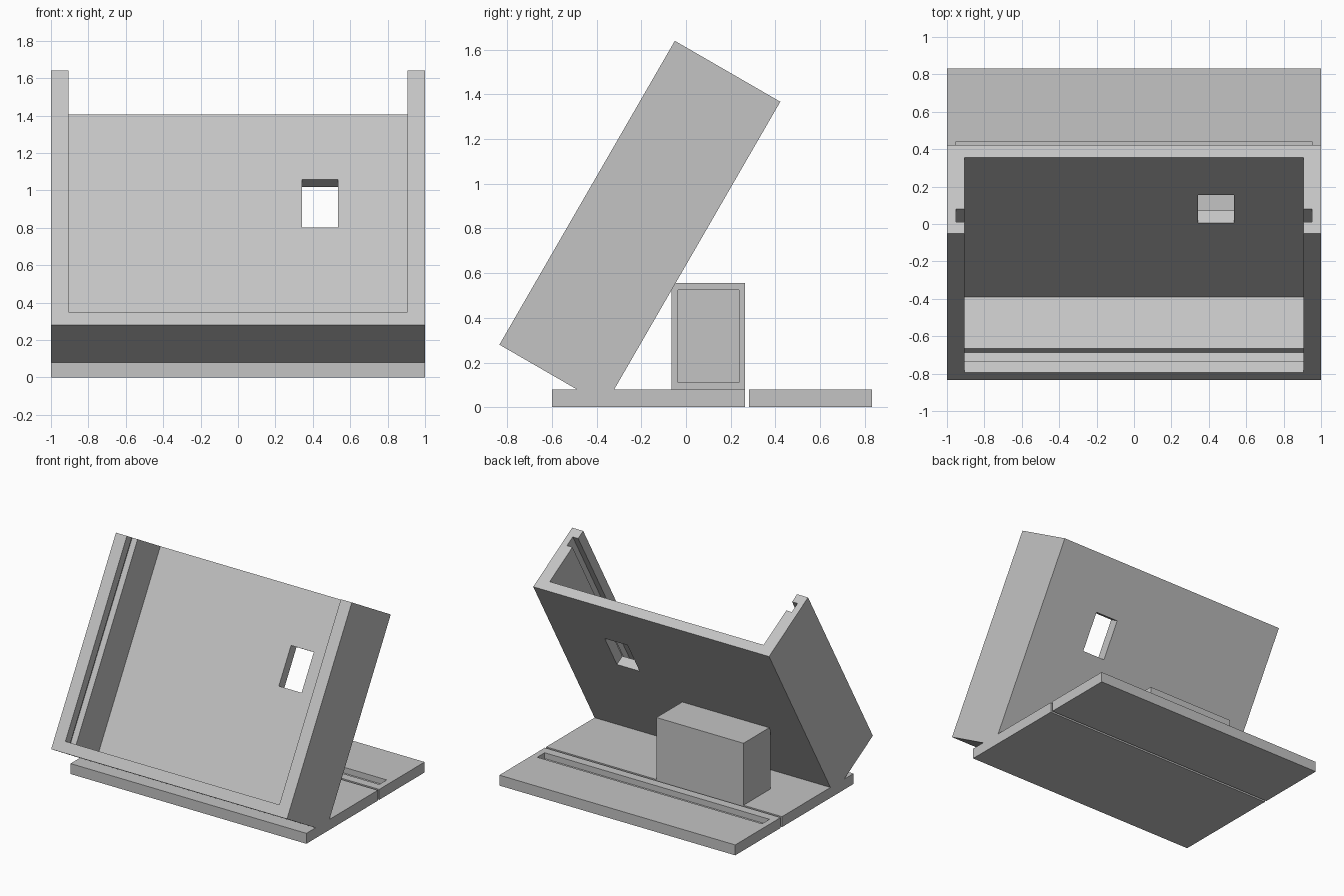
import bpy
import bmesh
import math

cube = bpy.data.objects.get("Cube")
if cube:
    bpy.data.objects.remove(cube, do_unlink=True)

grey = bpy.data.materials.new("light_grey")
grey.use_nodes = True
colour = (0.55, 0.55, 0.55, 1)
grey.diffuse_color = colour
grey.node_tree.nodes["Principled BSDF"].inputs["Base Color"].default_value = colour


def new_object(name, bm):
    bmesh.ops.recalc_face_normals(bm, faces=bm.faces)
    mesh = bpy.data.meshes.new(name)
    bm.to_mesh(mesh)
    bm.free()
    mesh.materials.append(grey)
    obj = bpy.data.objects.new(name, mesh)
    bpy.context.scene.collection.objects.link(obj)
    return obj


def box(name, x, y, z):
    """Box from (low, high) ranges on each axis."""
    bm = bmesh.new()
    bmesh.ops.create_cube(bm, size=1)
    for v in bm.verts:
        v.co = [r[0] if c < 0 else r[1] for c, r in zip(v.co, (x, y, z))]
    return new_object(name, bm)


def rod(name, x, y, z, radius):
    """Round cutter running along y."""
    bm = bmesh.new()
    bmesh.ops.create_cone(bm, cap_ends=True, segments=32, radius1=radius,
                          radius2=radius, depth=y[1] - y[0])
    for v in bm.verts:
        a, b, c = v.co
        v.co = (x + a, (y[0] + y[1]) / 2 + c, z + b)
    return new_object(name, bm)


def carve(obj, cutters):
    """Subtract each cutter, bake the result and remove the cutters."""
    for cutter in cutters:
        cutter.hide_render = True
        mod = obj.modifiers.new("cut", 'BOOLEAN')
        mod.operation = 'DIFFERENCE'
        mod.solver = 'EXACT'
        mod.object = cutter
    bpy.context.view_layer.update()
    graph = bpy.context.evaluated_depsgraph_get()
    mesh = bpy.data.meshes.new_from_object(obj.evaluated_get(graph))
    obj.modifiers.clear()
    obj.data = mesh
    for cutter in cutters:
        bpy.data.objects.remove(cutter, do_unlink=True)


# Tray, modelled upright: y is its depth, z runs up its length
DEPTH, LENGTH, WALL = 0.545, 1.57, 0.077
tray = box("tilted_tray", (-1, 1), (0, DEPTH), (0, LENGTH))
through = (DEPTH - 0.2, DEPTH + 0.1)
carve(tray, [
    box("cavity", (-0.907, 0.907), (-0.1, DEPTH - WALL), (0.08, 2)),
    box("panel_groove", (-0.953, 0.953), (0.07, 0.15), (0.035, 2)),
    box("window", (0.342, 0.535), through, (0.872, 1.167)),
    rod("cable_hole", 0.435, through, 0.45, 0.057),
])
tray.location = (0, -0.835, 0.28)
tray.rotation_euler = (math.radians(-30), 0, 0)

# Base plate under the tray
box("base_plate", (-1, 1), (-0.6, 0.265), (0, 0.08))

# Rear plate with a long shallow slot
rear = box("rear_plate", (-1, 1), (0.282, 0.832), (0, 0.08))
carve(rear, [box("slot", (-0.953, 0.953), (0.35, 0.44), (0.035, 0.2))])

# Support box behind the tray, open at one end
support = box("support_box", (-0.673, 0.065), (-0.065, 0.265), (0.08, 0.555))
carve(support, [box("hollow", (-0.643, 0.2), (-0.035, 0.238), (0.11, 0.525))])
